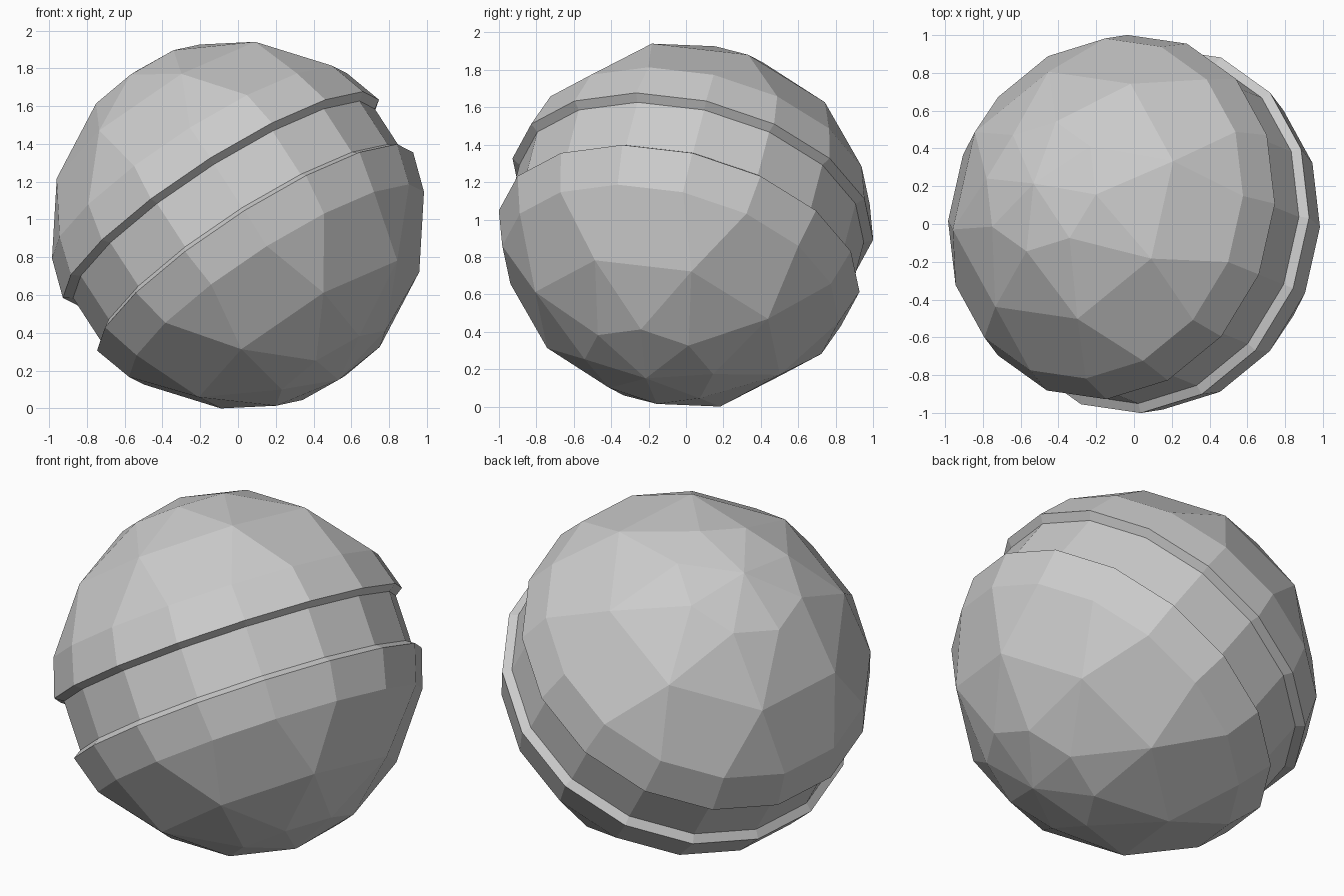
import bpy, bmesh
from math import radians, sin, cos, pi
from mathutils import Matrix

if "Cube" in bpy.data.objects:
    bpy.data.objects.remove(bpy.data.objects["Cube"])

bm = bmesh.new()


def ring(radius, height, count, phase=0.0):
    """One horizontal loop of vertices; phase in degrees."""
    return [bm.verts.new((radius * cos(radians(phase) + 2 * pi * i / count),
                          radius * sin(radians(phase) + 2 * pi * i / count),
                          height)) for i in range(count)]


def bridge(a, b):
    """Quads between two loops of equal count."""
    n = len(a)
    for i in range(n):
        bm.faces.new((a[i], a[(i + 1) % n], b[(i + 1) % n], b[i]))


def half(s):
    """Half of the ball (s = 1 upper, -1 lower); returns its groove floor loop."""
    floor = ring(0.945, 0.14 * s, 16)
    lip = ring(0.99, 0.17 * s, 16)
    belt = ring(0.924, 0.383 * s, 16)
    mid = ring(0.695, 0.707 * s, 8, -11.25)
    top = ring(0.354, 0.924 * s, 8, 11.25)
    pole = bm.verts.new((0, 0, s))
    bridge(floor, lip)
    bridge(lip, belt)
    for i in range(8):
        j = (i + 1) % 8
        # belt of 16 merges pairwise into 8
        bm.faces.new((belt[2 * i - 1], belt[2 * i], mid[i]))
        bm.faces.new((belt[2 * i], belt[2 * i + 1], mid[j], mid[i]))
        # staggered triangles up to the pole fan
        bm.faces.new((mid[i], mid[j], top[i]))
        bm.faces.new((mid[j], top[j], top[i]))
        bm.faces.new((top[i], top[j], pole))
    return floor


# two domed halves joined by the recessed groove floor
bridge(half(-1), half(1))
bmesh.ops.recalc_face_normals(bm, faces=bm.faces)

# tilt the groove and set the ball on the ground
bm.transform(Matrix.Rotation(radians(-22), 4, 'Z') @ Matrix.Rotation(radians(-35), 4, 'Y'))
low = min(v.co.z for v in bm.verts)
bmesh.ops.translate(bm, vec=(0, 0, -low), verts=bm.verts)

mesh = bpy.data.meshes.new("grooved_ball")
bm.to_mesh(mesh)
bm.free()
ball = bpy.data.objects.new("grooved_ball", mesh)
bpy.context.collection.objects.link(ball)
